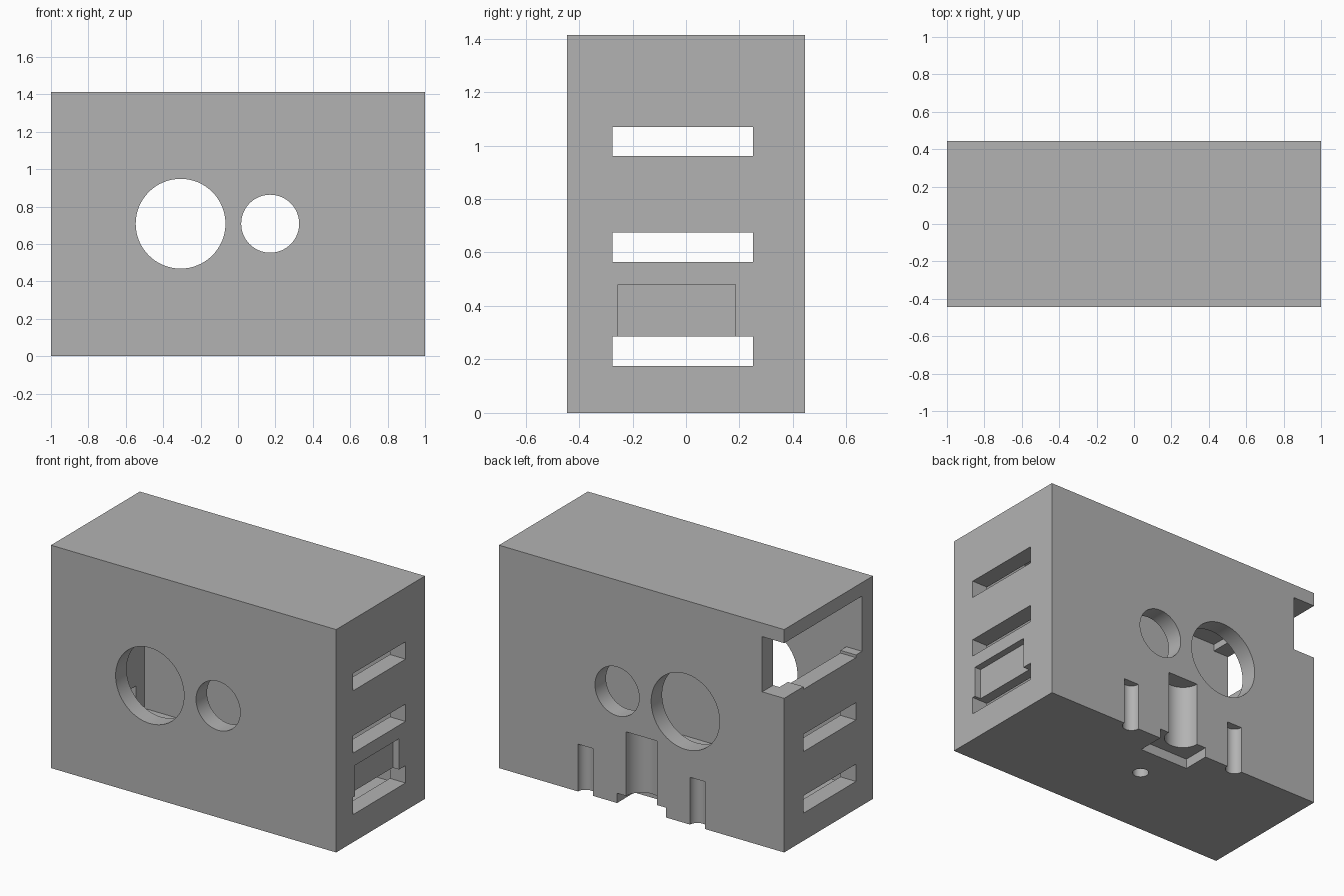
import bpy
import math

if "Cube" in bpy.data.objects:
    bpy.data.objects.remove(bpy.data.objects["Cube"], do_unlink=True)

# Outer size and wall thickness
HALF_X, HALF_Y, HEIGHT = 1.0, 0.445, 1.413
WALL = 0.11
IN_X, IN_Y = HALF_X - WALL, HALF_Y - WALL
OUT = 0.05  # how far cutters reach past the shell


def box(name, x, y, z):
    """Box from (min, max) pairs along each axis."""
    bpy.ops.mesh.primitive_cube_add(size=1)
    ob = bpy.context.object
    ob.name = name
    ob.location = [(a + b) / 2 for a, b in (x, y, z)]
    ob.scale = [b - a for a, b in (x, y, z)]
    bpy.ops.object.transform_apply(location=True, rotation=True, scale=True)
    return ob


def rod(name, radius, length, location, along_y=False):
    bpy.ops.mesh.primitive_cylinder_add(vertices=64, radius=radius, depth=length)
    ob = bpy.context.object
    ob.name = name
    ob.location = location
    if along_y:
        ob.rotation_euler.x = math.pi / 2
    bpy.ops.object.transform_apply(location=True, rotation=True, scale=True)
    return ob


def upright(name, radius, x, y, top):
    """Vertical rod from under the shell up to a height."""
    return rod(name, radius, top + OUT, (x, y, (top - OUT) / 2))


def cut(target, cutter):
    cutter.hide_render = True
    mod = target.modifiers.new("cut", 'BOOLEAN')
    mod.operation = 'DIFFERENCE'
    mod.solver = 'EXACT'
    mod.object = cutter
    bpy.context.view_layer.objects.active = target
    bpy.ops.object.modifier_apply(modifier=mod.name)
    bpy.data.objects.remove(cutter, do_unlink=True)


# Hollow shell
case = box("enclosure_shell", (-HALF_X, HALF_X), (-HALF_Y, HALF_Y), (0, HEIGHT))
cut(case, box("cavity", (-IN_X, IN_X), (-IN_Y, IN_Y), (WALL, 1.37)))

# Round openings through front and back walls
for x, radius in ((-0.307, 0.24), (0.172, 0.155)):
    cut(case, rod("round_opening", radius, 1.2, (x, 0, 0.708), along_y=True))

# Ventilation slots through both end walls
for z in (0.175, 0.565, 0.96):
    cut(case, box("vent_slot", (-1.1, 1.1), (-0.275, 0.25), (z, z + 0.11)))

# Shallow recess on one end, open corner notch on the other
cut(case, box("end_recess", (0.956, 1.1), (-0.255, 0.185), (0.25, 0.48)))
cut(case, box("corner_notch", (-1.1, -0.846), (-IN_Y, 0.5), (0.977, 1.327)))

# Half-round grooves and foot notch on the back wall
for x, radius, top in ((-0.393, 0.053, 0.3), (0, 0.108, 0.468), (0.393, 0.053, 0.3)):
    cut(case, upright("back_groove", radius, x, HALF_Y, top))
cut(case, box("foot_notch", (-0.172, 0.172), (0.271, 0.5), (-OUT, 0.062)))

# Screw hole in the floor
cut(case, upright("screw_hole", 0.047, 0, 0.06, 0.2))

# Plain grey finish
grey = bpy.data.materials.new("plain_grey")
grey.use_nodes = True
colour = (0.45, 0.45, 0.45, 1)
grey.diffuse_color = colour
grey.node_tree.nodes["Principled BSDF"].inputs["Base Color"].default_value = colour
case.data.materials.clear()
case.data.materials.append(grey)
for face in case.data.polygons:
    face.material_index = 0

bpy.ops.object.select_all(action='DESELECT')
case.select_set(True)
bpy.context.view_layer.objects.active = case
bpy.ops.object.shade_smooth_by_angle(angle=math.radians(30))
